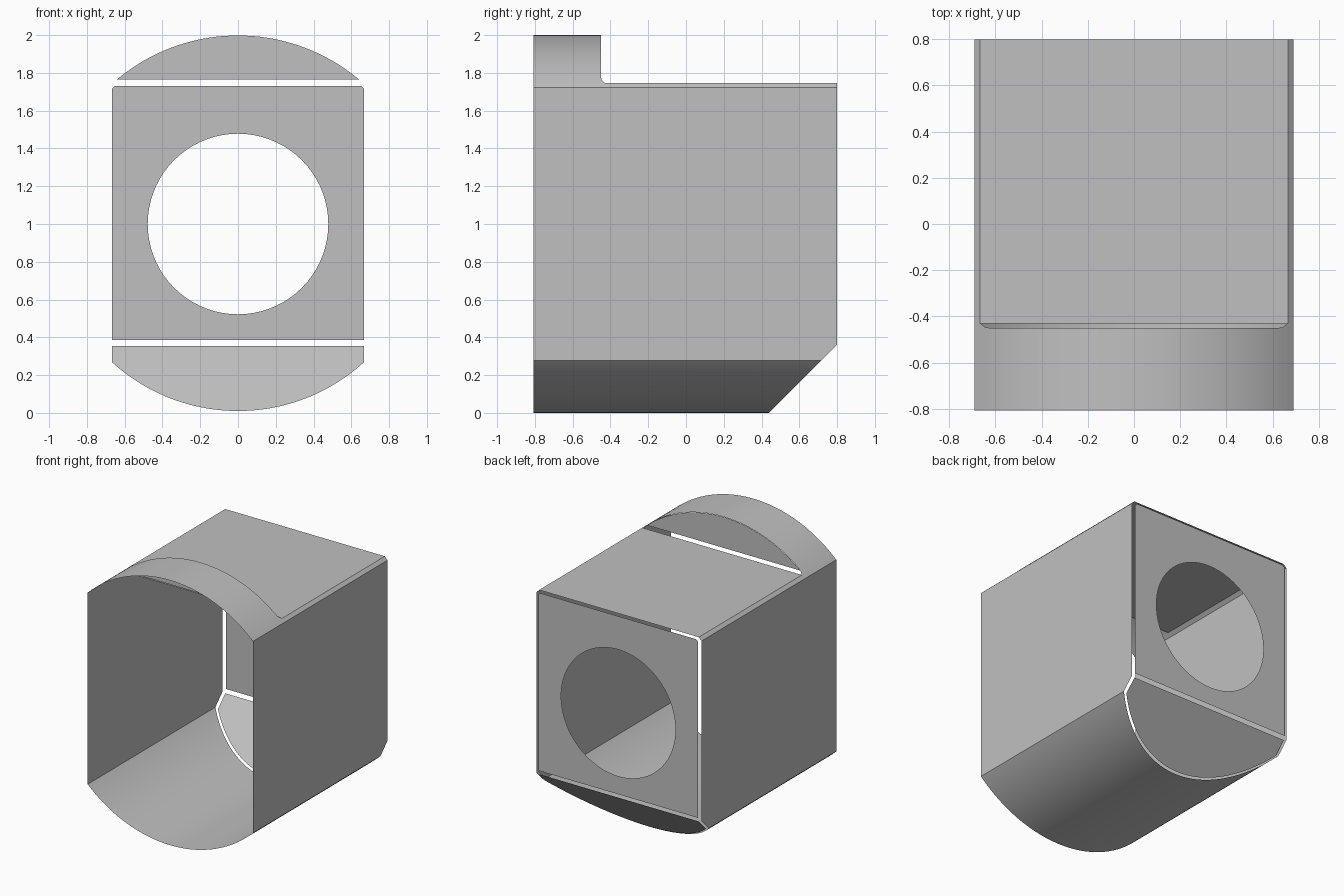
import bpy, bmesh
from math import sin, cos, pi, asin, sqrt
from mathutils import Vector

cube = bpy.data.objects.get("Cube")
if cube:
    bpy.data.objects.remove(cube, do_unlink=True)

# Main sizes
AXIS = 1.0          # height of the cylinder axis
HALF = 0.69         # half width between the flat sides
FRONT, BACK = -0.808, 0.808
SHELF = 1.747       # height of the flat top
HOOD_BACK = -0.45
SLANT = 0.445       # where the 45 degree cut meets the bottom
INSET = 0.667       # half width of the inset panels

grey = bpy.data.materials.new("plain grey")
grey.use_nodes = True
COLOUR = (0.53, 0.53, 0.53, 1)
grey.diffuse_color = COLOUR
grey.node_tree.nodes["Principled BSDF"].inputs["Base Color"].default_value = COLOUR


def finish(name, bm):
    mesh = bpy.data.meshes.new(name)
    bm.to_mesh(mesh)
    bm.free()
    mesh.materials.append(grey)
    obj = bpy.data.objects.new(name, mesh)
    bpy.context.collection.objects.link(obj)
    return obj


def arc(start, end, steps, radius=1.0):
    """Points (x, z) on the cylinder; angle 0 points up, positive towards +x."""
    angles = [start + (end - start) * i / steps for i in range(steps + 1)]
    return [(radius * sin(a), AXIS + radius * cos(a)) for a in angles]


def sleeve(name, profile, back):
    """Sheet swept along y from the front to the back edge given by height."""
    bm = bmesh.new()
    rows = [(bm.verts.new((x, FRONT, z)), bm.verts.new((x, back(z), z))) for x, z in profile]
    for (a, b), (c, d) in zip(rows, rows[1:]):
        face = bm.faces.new((a, b, d, c))
        face.normal_update()
        if face.normal.dot(face.calc_center_median() - Vector((0, 0, AXIS))) < 0:
            face.normal_flip()
    obj = finish(name, bm)
    bpy.ops.object.select_all(action='DESELECT')
    obj.select_set(True)
    bpy.context.view_layer.objects.active = obj
    bpy.ops.object.shade_smooth_by_angle(angle=pi / 6)


def panel(name, loops, place, outward):
    """Flat sheet bounded by 2D loops; any loop after the first is a hole."""
    bm = bmesh.new()
    for loop in loops:
        verts = [bm.verts.new(place(u, v)) for u, v in loop]
        for a, b in zip(verts, verts[1:] + verts[:1]):
            bm.edges.new((a, b))
    outward = Vector(outward)
    bmesh.ops.triangle_fill(bm, use_beauty=True, edges=bm.edges[:], normal=outward)
    for face in bm.faces:
        face.normal_update()
        if face.normal.dot(outward) < 0:
            face.normal_flip()
    finish(name, bm)


# Body: narrow upper strips, flat sides and round bottom
side_angle = asin(HALF)
shelf_angle = asin(sqrt(1 - (SHELF - AXIS) ** 2))
wall_end = BACK - 0.008
bend = wall_end - SLANT + 0.006
right_side = arc(shelf_angle, side_angle, 2) + [(HALF, bend)]
left_side = [(-x, z) for x, z in reversed(right_side)]
sleeve("body_shell", right_side + arc(pi - side_angle, pi + side_angle, 56) + left_side,
       lambda z: min(wall_end, SLANT - 0.006 + z))

# Hood: raised round front rim with a small nick at its lower back corner
sleeve("front_hood", arc(-shelf_angle, shelf_angle, 56),
       lambda z: HOOD_BACK + max(0, SHELF + 0.02 - z))

# Wall closing the back of the hood
cap_angle = asin(sqrt(1 - (SHELF + 0.02 - AXIS) ** 2))
panel("hood_back_wall", [arc(-cap_angle, cap_angle, 48, 0.998)],
      lambda x, z: (x, HOOD_BACK, z), (0, 1, 0))

# Flat top
top = [(-INSET, HOOD_BACK + 0.02), (INSET, HOOD_BACK + 0.02), (INSET, wall_end), (-INSET, wall_end)]
panel("top_panel", [top], lambda x, y: (x, y, SHELF), (0, 0, 1))

# Back plate with the round opening
low, high, nip = 0.385, 1.73, 0.015
plate = [(-INSET, low), (INSET, low), (INSET, high - nip), (INSET - nip, high),
         (nip - INSET, high), (-INSET, high - nip)]
opening = arc(0, 2 * pi, 72, 0.478)[:-1]
panel("back_plate", [plate, opening], lambda x, z: (x, BACK, z), (0, 1, 0))

# Slanted plate under the back
slant_angle = asin(INSET / 0.99)
slant = arc(pi - slant_angle, pi + slant_angle, 48, 0.99) + [(-INSET, 0.355), (INSET, 0.355)]
panel("slanted_plate", [slant], lambda x, z: (x, SLANT + z, z), (0, 1, -1))
